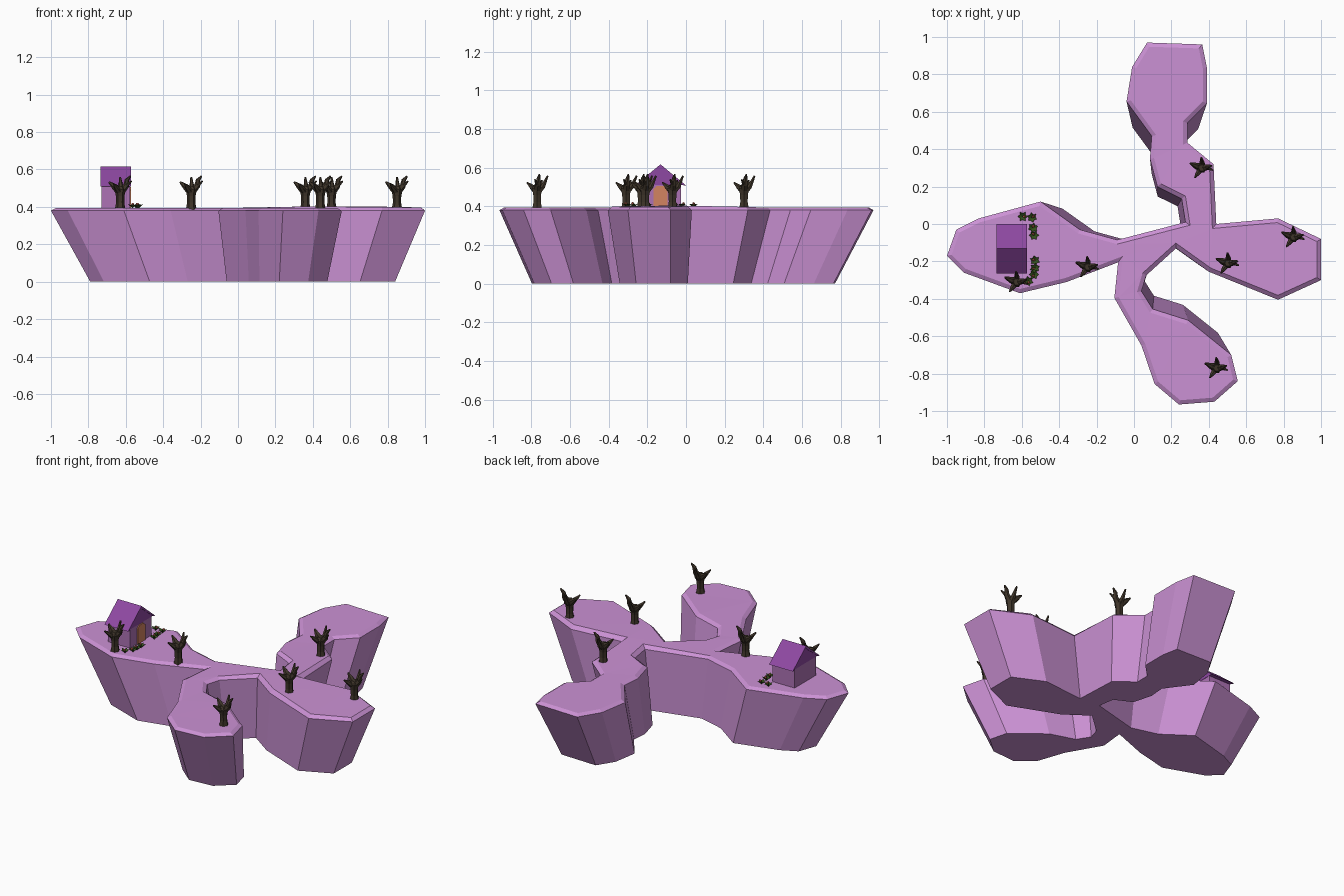
import bpy, bmesh, math
from mathutils import Vector

if "Cube" in bpy.data.objects:
    bpy.data.objects.remove(bpy.data.objects["Cube"])


def mat(name, rgb):
    m = bpy.data.materials.new(name)
    m.diffuse_color = (*rgb, 1)
    m.use_nodes = True
    m.node_tree.nodes["Principled BSDF"].inputs["Base Color"].default_value = m.diffuse_color
    return m


LILAC = mat("lilac rock", (0.60, 0.285, 0.66))
WALL = mat("mauve wall", (0.42, 0.17, 0.46))
ROOF = mat("purple roof", (0.27, 0.065, 0.36))
DOOR = mat("orange door", (0.65, 0.23, 0.12))
BARK = mat("dark bark", (0.05, 0.036, 0.023))
LEAF = mat("dark green leaf", (0.035, 0.085, 0.012))
BLOOM = mat("coral bloom", (0.6, 0.14, 0.09))
TOP = 0.393


def finish(bm, name, *mats, fix=True):
    if fix:
        bmesh.ops.recalc_face_normals(bm, faces=bm.faces[:])
    me = bpy.data.meshes.new(name)
    bm.to_mesh(me)
    bm.free()
    for m in mats:
        me.materials.append(m)
    ob = bpy.data.objects.new(name, me)
    bpy.context.collection.objects.link(ob)
    return ob


def extrude_profile(name, pts, x0, x1, m):
    """Prism along x from a (y, z) profile."""
    bm = bmesh.new()
    a = [bm.verts.new((x0, y, z)) for y, z in pts]
    b = [bm.verts.new((x1, y, z)) for y, z in pts]
    bm.faces.new(a)
    bm.faces.new(b)
    for i in range(len(pts)):
        j = (i + 1) % len(pts)
        bm.faces.new((a[i], a[j], b[j], b[i]))
    return finish(bm, name, m)


# Island: four-armed outline, tapering to the base, with a bevelled rim
outline = [(-1, -.17), (-.95, -.03), (-.83, .03), (-.5, .12), (-.29, -.03), (-.09, -.085),
           (.275, .01), (.255, .135), (.125, .2), (.085, .35), (.095, .47), (-.04, .655),
           (-.01, .84), (.07, .97), (.365, .96), (.39, .835), (.39, .645), (.285, .54),
           (.285, .435), (.425, .32), (.44, .0), (.77, .03), (1, -.08), (1, -.3),
           (.77, -.405), (.4, -.255), (.225, -.13), (.065, -.275), (.04, -.36), (.10, -.455),
           (.29, -.515), (.52, -.70), (.555, -.84), (.43, -.95), (.24, -.965), (.11, -.855),
           (.04, -.65), (-.105, -.395), (-.085, -.205), (-.36, -.31), (-.61, -.37), (-.91, -.26)]
bm = bmesh.new()
hi = [bm.verts.new((x, y, .38)) for x, y in outline]
lo = [bm.verts.new((x * .815 + .025, y * .81 - .015, 0)) for x, y in outline]
n = len(outline)
for i in range(n):
    j = (i + 1) % n
    bm.faces.new((hi[i], lo[i], lo[j], hi[j]))
bm.faces.new(lo)
cap = bm.faces.new(hi)
bmesh.ops.recalc_face_normals(bm, faces=bm.faces[:])
bmesh.ops.inset_region(bm, faces=[cap], thickness=.022, depth=0, use_even_offset=True)
for v in cap.verts:  # gentle swell toward the right arm
    d = (v.co.xy - Vector((.55, -.1))).length
    v.co.z = TOP + .014 * max(0, 1 - d / .6)
bmesh.ops.triangulate(bm, faces=[f for f in bm.faces if len(f.verts) > 4])
finish(bm, "island", LILAC)

# House: gabled walls, two roof slopes, door plate
X0, X1, YC = -.735, -.572, -.132
extrude_profile("house_walls", [(YC - .105, .38), (YC + .105, .38), (YC + .105, .52),
                                (YC, .60), (YC - .105, .52)], X0 + .006, X1 - .006, WALL)
extrude_profile("roof", [(YC - .132, .508), (YC, .617), (YC + .132, .508),
                         (YC + .12, .508), (YC, .6), (YC - .12, .508)], X0, X1, ROOF)
extrude_profile("gable_panel", [(YC - .118, .51), (YC + .118, .51), (YC, .603)],
                X0 + .004, X1 - .004, ROOF)
extrude_profile("door", [(YC - .036, .39), (YC + .036, .39), (YC + .036, .49),
                         (YC + .018, .505), (YC - .018, .505), (YC - .036, .49)],
                X1 - .008, X1 + .001, DOOR)


def limb(bm, path, sides=6):
    """Tapered tube through (point, radius) pairs."""
    rings = []
    for i, (p, r) in enumerate(path):
        a, b = path[max(i - 1, 0)][0], path[min(i + 1, len(path) - 1)][0]
        q = Vector((0, 0, 1)).rotation_difference(Vector(b) - Vector(a))
        rings.append([bm.verts.new(Vector(p) + q @ Vector((r * math.cos(k * math.tau / sides),
                      r * math.sin(k * math.tau / sides), 0))) for k in range(sides)])
    for s, t in zip(rings, rings[1:]):
        for k in range(sides):
            m = (k + 1) % sides
            bm.faces.new((s[k], s[m], t[m], t[k]))
    bm.faces.new(rings[0][::-1])
    bm.faces.new(rings[-1])


# Dead trees: stump with short forked branches, one shared mesh
bm = bmesh.new()
limb(bm, [((0, 0, -.01), .029), ((0, 0, .03), .022), ((0, 0, .065), .023), ((0, 0, .1), .03), ((.003, 0, .118), .018)])
limb(bm, [((0, 0, .085), .022), ((-.03, .012, .115), .017), ((-.06, .025, .14), .005)])
limb(bm, [((0, 0, .085), .022), ((.032, .004, .12), .016), ((.036, .008, .15), .012), ((.055, .012, .172), .004)])
limb(bm, [((.028, .002, .115), .012), ((.06, -.012, .145), .004)])
limb(bm, [((0, 0, .08), .02), ((.004, .03, .11), .014), ((.0, .055, .165), .005)])
limb(bm, [((0, 0, .08), .02), ((-.02, -.03, .11), .013), ((-.035, -.052, .13), .004)])
tree = finish(bm, "tree_1", BARK)
spots = [(.36, .30), (.85, -.07), (.50, -.21), (.44, -.77), (-.25, -.23), (-.63, -.31)]
for i, (x, y) in enumerate(spots):
    ob = tree
    if i:
        ob = bpy.data.objects.new(f"tree_{i + 1}", tree.data)
        bpy.context.collection.objects.link(ob)
    ob.location = (x, y, TOP)

# Flowering plants: splayed leaves around a small bloom
bm = bmesh.new()
for k in range(6):
    a = k * math.tau / 6
    d, s = Vector((math.cos(a), math.sin(a), 0)), Vector((-math.sin(a), math.cos(a), 0))
    z = Vector((0, 0, 1))
    pts = [Vector(), d * .015 + s * .009 + z * .016, d * .027 + z * .02, d * .015 - s * .009 + z * .016]
    bm.faces.new([bm.verts.new(p) for p in reversed(pts)])
limb(bm, [((0, 0, 0), .003), ((0, 0, .022), .003)], 4)
old = set(bm.faces)
limb(bm, [((.004, 0, .016), .004), ((.008, 0, .023), .008), ((.009, 0, .028), .002)], 5)
for f in bm.faces:
    f.material_index = 0 if f in old else 1
plant = finish(bm, "plant_1", LEAF, BLOOM, fix=False)
beds = [(-.595, .04), (-.545, .035), (-.54, -.02), (-.535, -.06),
        (-.53, -.195), (-.53, -.235), (-.535, -.27), (-.565, -.305)]
for i, (x, y) in enumerate(beds):
    ob = plant
    if i:
        ob = bpy.data.objects.new(f"plant_{i + 1}", plant.data)
        bpy.context.collection.objects.link(ob)
    ob.location = (x, y, TOP)
    ob.rotation_euler.z = i * .7
